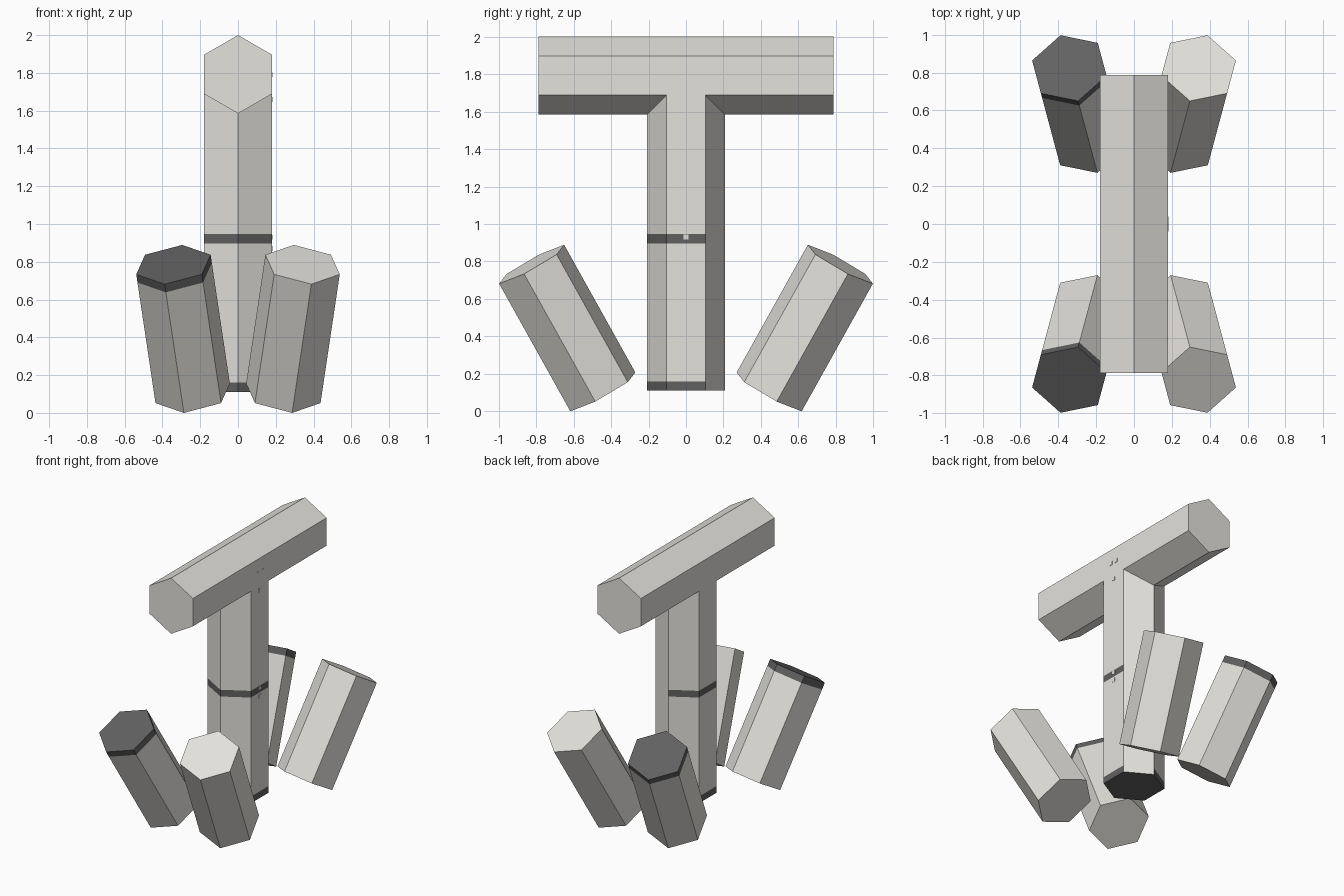
import bpy, bmesh
from math import cos, sin, radians
from mathutils import Matrix, Vector

if "Cube" in bpy.data.objects:
    bpy.data.objects.remove(bpy.data.objects["Cube"])

R = 0.2075      # hexagon corner radius
L = 0.787       # length of one log module

dark = bpy.data.materials.new("dark_band")
dark.diffuse_color = (0.12, 0.12, 0.12, 1)
dark.use_nodes = True
dark.node_tree.nodes["Principled BSDF"].inputs["Base Color"].default_value = dark.diffuse_color
grey = bpy.data.materials.new("plain_grey")
grey.diffuse_color = (0.78, 0.76, 0.72, 1)
grey.use_nodes = True
grey.node_tree.nodes["Principled BSDF"].inputs["Base Color"].default_value = grey.diffuse_color


def hex_log(name, rings, matrix, bands=(), skip=(), dark_bottom=False,
            dark_top=False, top=True, mitre=False):
    """Hexagonal prism along local z with edge rings and optional dark bands."""
    bm = bmesh.new()
    loops = []
    for h in rings:
        ring = []
        for k in range(6):
            a = radians(30 + 60 * k)
            ring.append(bm.verts.new((R * cos(a), R * sin(a), h)))
        loops.append(ring)
    for s, (lo, hi) in enumerate(zip(loops, loops[1:])):
        for k in range(6):
            n = (k + 1) % 6
            f = bm.faces.new((lo[k], lo[n], hi[n], hi[k]))
            f.material_index = int(s in bands and k not in skip)
    f = bm.faces.new(loops[0][::-1])
    f.material_index = int(dark_bottom)
    if top:
        f = bm.faces.new(loops[-1])
        f.material_index = int(dark_top)
    if mitre:   # cut the open top to the V-shaped underside of the beam
        for v in loops[-1]:
            v.co.z -= (R * cos(radians(30)) - abs(v.co.x)) * 0.5774
    bm.transform(matrix)
    me = bpy.data.meshes.new(name)
    bm.to_mesh(me)
    bm.free()
    ob = bpy.data.objects.new(name, me)
    me.materials.append(grey)
    me.materials.append(dark)
    bpy.context.collection.objects.link(ob)
    return ob


# Top beam, two modules long
beam_z = 2.0 - R
hex_log("top_beam", [0, 0.05, L, 2 * L - 0.05, 2 * L],
        Matrix.Translation((0, -L, beam_z)) @ Matrix.Rotation(radians(-90), 4, 'X'))

# Upright column, two modules, with dark bands
base = 0.11
hex_log("column", [0, 0.05, L, L + 0.05, beam_z - R / 2 - base],
        Matrix.Translation((0, 0, base)), bands=(0, 2), skip=(0,),
        dark_bottom=True, top=False, mitre=True)

# Four leaning logs around the column
for name, sx, sy, yaw in (("back_right_log", 1, 1, -15), ("back_left_log", -1, 1, 15),
                          ("front_right_log", 1, -1, 195), ("front_left_log", -1, -1, 165)):
    left = sx < 0
    m = (Matrix.Translation((sx * 0.24, sy * 0.444, R / 2)) @
         Matrix.Rotation(radians(yaw), 4, 'Z') @ Matrix.Rotation(radians(-30), 4, 'X'))
    hex_log(name, [0, 0.05, L - 0.05, L], m, bands=(2,) if left else (), dark_top=left)

# Small square pegs on the right side of the joints
bm = bmesh.new()
for y, z in ((-0.026, 1.79), (0.026, 1.79), (0, 1.66), (0, 0.93), (0, 0.87)):
    m = Matrix.Translation((R * cos(radians(30)), y, z)) @ Matrix.Diagonal((0.004, 0.026, 0.026, 1))
    bmesh.ops.create_cube(bm, size=1, matrix=m)
me = bpy.data.meshes.new("joint_pegs")
bm.to_mesh(me)
bm.free()
me.materials.append(grey)
bpy.context.collection.objects.link(bpy.data.objects.new("joint_pegs", me))
